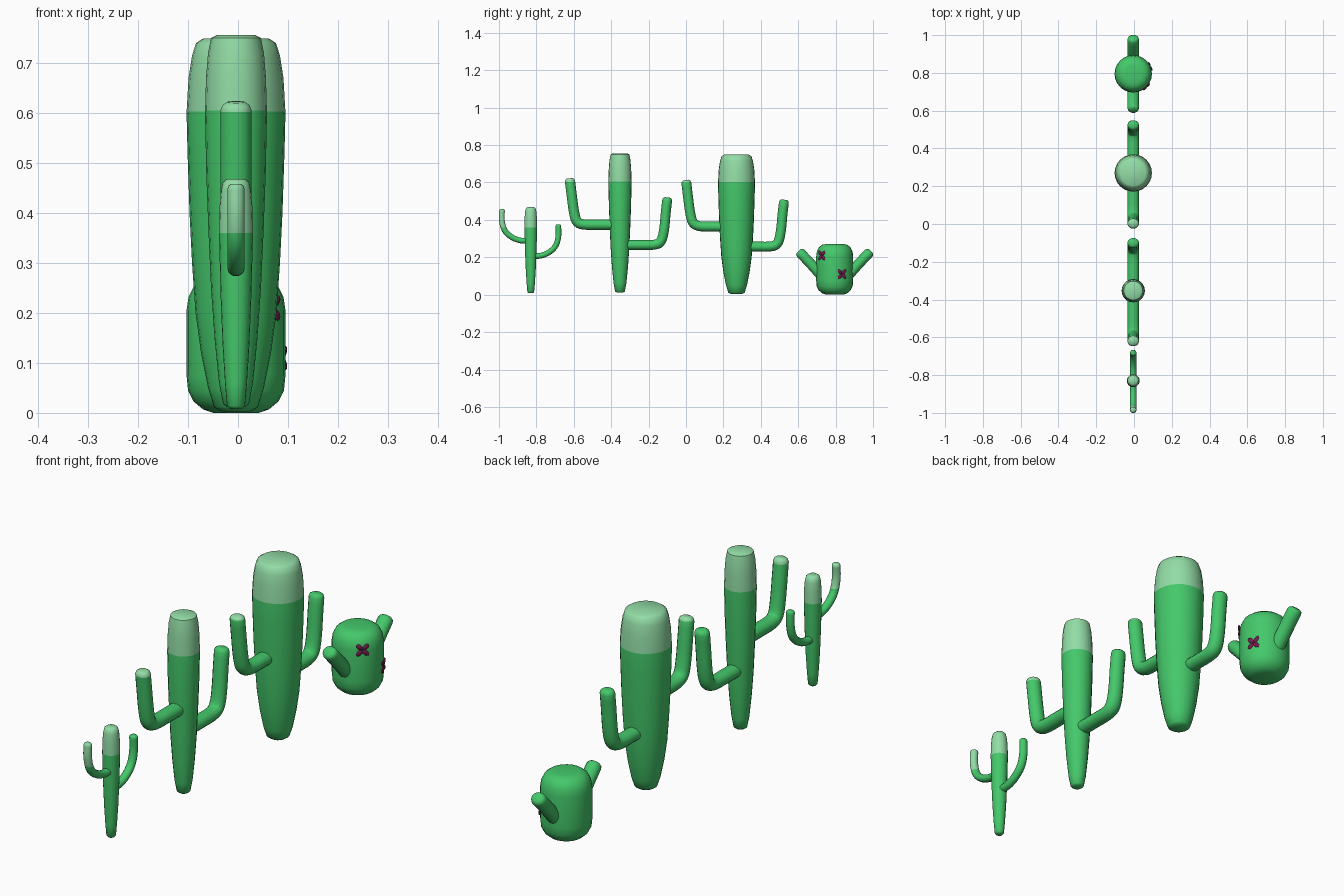
import bpy, bmesh, math
from mathutils import Vector, Matrix

if "Cube" in bpy.data.objects:
    bpy.data.objects.remove(bpy.data.objects["Cube"])

X0 = -0.004  # common centre line of the plants


def material(name, rgb):
    m = bpy.data.materials.new(name)
    m.diffuse_color = (*rgb, 1)
    m.use_nodes = True
    m.node_tree.nodes["Principled BSDF"].inputs["Base Color"].default_value = m.diffuse_color
    return m


GREEN = material("cactus green", (0.058, 0.58, 0.145))
PALE = material("pale tip green", (0.29, 0.72, 0.38))
MAGENTA = material("dark magenta", (0.17, 0.012, 0.075))


def finish(bm, name, mats, cut=None, angle=50):
    """Turn bmesh into a smooth object; faces above the cut height get the second colour."""
    if cut is not None:
        bmesh.ops.bisect_plane(bm, geom=bm.verts[:] + bm.edges[:] + bm.faces[:],
                               plane_co=(0, 0, cut), plane_no=(0, 0, 1))
        for f in bm.faces:
            f.material_index = int(f.calc_center_median().z > cut)
    bmesh.ops.recalc_face_normals(bm, faces=bm.faces)
    me = bpy.data.meshes.new(name)
    bm.to_mesh(me)
    bm.free()
    for m in mats:
        me.materials.append(m)
    ob = bpy.data.objects.new(name, me)
    bpy.context.collection.objects.link(ob)
    bpy.ops.object.select_all(action='DESELECT')
    ob.select_set(True)
    bpy.context.view_layer.objects.active = ob
    bpy.ops.object.shade_smooth_by_angle(angle=math.radians(angle))
    return ob


def skin(bm, rings):
    """Bridge rings of vertices and cap both ends."""
    n = len(rings[0])
    for a, b in zip(rings, rings[1:]):
        for i in range(n):
            j = (i + 1) % n
            bm.faces.new((a[i], a[j], b[j], b[i]))
    bm.faces.new(rings[0])
    bm.faces.new(rings[-1])


def trunk(name, y, profile, cut=None, sides=20):
    bm = bmesh.new()
    skin(bm, [[bm.verts.new((X0 + r * math.cos(t), y + r * math.sin(t), z))
               for t in (2 * math.pi * i / sides for i in range(sides))]
              for r, z in profile])
    return finish(bm, name, [GREEN, PALE], cut)


def spline(pts, steps=4):
    """Catmull-Rom curve through (y, z) points."""
    p = [Vector(q) for q in pts]
    p = [2 * p[0] - p[1]] + p + [2 * p[-1] - p[-2]]
    out = []
    for a, b, c, d in zip(p, p[1:], p[2:], p[3:]):
        for k in range(steps):
            t = k / steps
            out.append(0.5 * (2 * b + (c - a) * t + (2 * a - 5 * b + 4 * c - d) * t * t
                              + (3 * b - a - 3 * c + d) * t ** 3))
    return out + [p[-2]]


def arm(name, pts, r, cut=None, rx=None, sides=14):
    """Tube along a path in the y-z plane with a rounded end."""
    rx = rx or r
    path = spline(pts)
    stations = []
    for i, p in enumerate(path):
        d = (path[min(i + 1, len(path) - 1)] - path[max(i - 1, 0)]).normalized()
        stations.append((p, d, 1.0))
    end, d, _ = stations.pop()
    stations += [(end - d * r * 0.6, d, 1.0), (end - d * r * 0.22, d, 0.88), (end, d, 0.58)]
    # drop path stations that would overlap the rounded end
    body = [s for s in stations[:-3] if (s[0] - end).length > r * 0.9]
    bm = bmesh.new()
    rings = []
    for p, d, s in body + stations[-3:]:
        n = Vector((-d.y, d.x))
        ring = []
        for i in range(sides):
            t = 2 * math.pi * i / sides
            q = p + n * (r * s * math.sin(t))
            ring.append(bm.verts.new((X0 + rx * s * math.cos(t), q.x, q.y)))
        rings.append(ring)
    skin(bm, rings)
    return finish(bm, name, [GREEN, PALE], cut)


# small cactus
trunk("small_trunk", -0.83,
      [(0.012, 0.008), (0.018, 0.014), (0.022, 0.06), (0.027, 0.14), (0.031, 0.24),
       (0.034, 0.36), (0.033, 0.41), (0.030, 0.445), (0.026, 0.462), (0.018, 0.468)], 0.36)
arm("small_left_arm", [(-0.83, 0.29), (-0.885, 0.29), (-0.935, 0.31), (-0.97, 0.345),
                       (-0.985, 0.40), (-0.983, 0.458)], 0.0155, 0.36, 0.017)
arm("small_right_arm", [(-0.83, 0.205), (-0.77, 0.21), (-0.725, 0.232), (-0.695, 0.265),
                        (-0.682, 0.315), (-0.683, 0.376)], 0.0155, None, 0.017)

# tall cactus
trunk("tall_trunk", -0.353,
      [(0.018, 0.012), (0.026, 0.018), (0.034, 0.06), (0.043, 0.15), (0.050, 0.25), (0.055, 0.36),
       (0.0595, 0.48), (0.062, 0.60), (0.060, 0.67), (0.056, 0.72), (0.050, 0.75), (0.038, 0.756)],
      0.605)
arm("tall_left_arm", [(-0.353, 0.374), (-0.46, 0.374), (-0.55, 0.376), (-0.585, 0.395),
                      (-0.60, 0.45), (-0.612, 0.54), (-0.622, 0.622)], 0.028, 0.602, 0.031)
arm("tall_right_arm", [(-0.353, 0.266), (-0.25, 0.266), (-0.165, 0.268), (-0.132, 0.29),
                       (-0.117, 0.35), (-0.108, 0.44), (-0.099, 0.52)], 0.027, None, 0.031)

# wide cactus
trunk("wide_trunk", 0.27,
      [(0.030, 0.003), (0.044, 0.012), (0.056, 0.05), (0.070, 0.12), (0.081, 0.20), (0.088, 0.30),
       (0.093, 0.40), (0.097, 0.52), (0.099, 0.60), (0.095, 0.67), (0.088, 0.715), (0.080, 0.74),
       (0.066, 0.749)], 0.603, 24)
arm("wide_left_arm", [(0.27, 0.364), (0.15, 0.364), (0.075, 0.366), (0.038, 0.385),
                      (0.022, 0.44), (0.01, 0.53), (0.0, 0.613)], 0.027, 0.602, 0.031)
arm("wide_right_arm", [(0.27, 0.257), (0.38, 0.257), (0.46, 0.259), (0.492, 0.28),
                       (0.507, 0.34), (0.516, 0.43), (0.525, 0.508)], 0.027, None, 0.031)

# barrel cactus
YB = 0.795
trunk("barrel_body", YB,
      [(0.045, 0.0), (0.066, 0.007), (0.085, 0.023), (0.096, 0.045), (0.099, 0.075), (0.099, 0.205),
       (0.095, 0.232), (0.084, 0.254), (0.067, 0.267), (0.045, 0.271)], None, 24)
for side, label in ((-1, "left"), (1, "right")):
    arm(f"barrel_{label}_arm", [(YB + side * 0.06, 0.088), (YB + side * 0.13, 0.167),
                                (YB + side * 0.193, 0.233)], 0.028, None, 0.031)

# crossed-petal flowers lying on the barrel
for name, dy, z in (("upper_flower", -0.07, 0.21), ("lower_flower", 0.04, 0.11)):
    a = math.asin(dy / 0.1)
    out = Vector((math.cos(a), math.sin(a), 0))
    tangent = Vector((-math.sin(a), math.cos(a), 0))
    frame = Matrix((tangent, Vector((0, 0, 1)), out)).transposed().to_4x4()
    frame.translation = Vector((X0, YB, z)) + out * 0.099
    bm = bmesh.new()
    for k in range(4):
        local = (Matrix.Rotation(math.pi / 4 + k * math.pi / 2, 4, 'Z')
                 @ Matrix.Translation((0.017, 0, 0)) @ Matrix.Diagonal((0.016, 0.0095, 0.0048, 1)))
        bmesh.ops.create_uvsphere(bm, u_segments=12, v_segments=6, radius=1, matrix=frame @ local)
    finish(bm, name, [MAGENTA])
